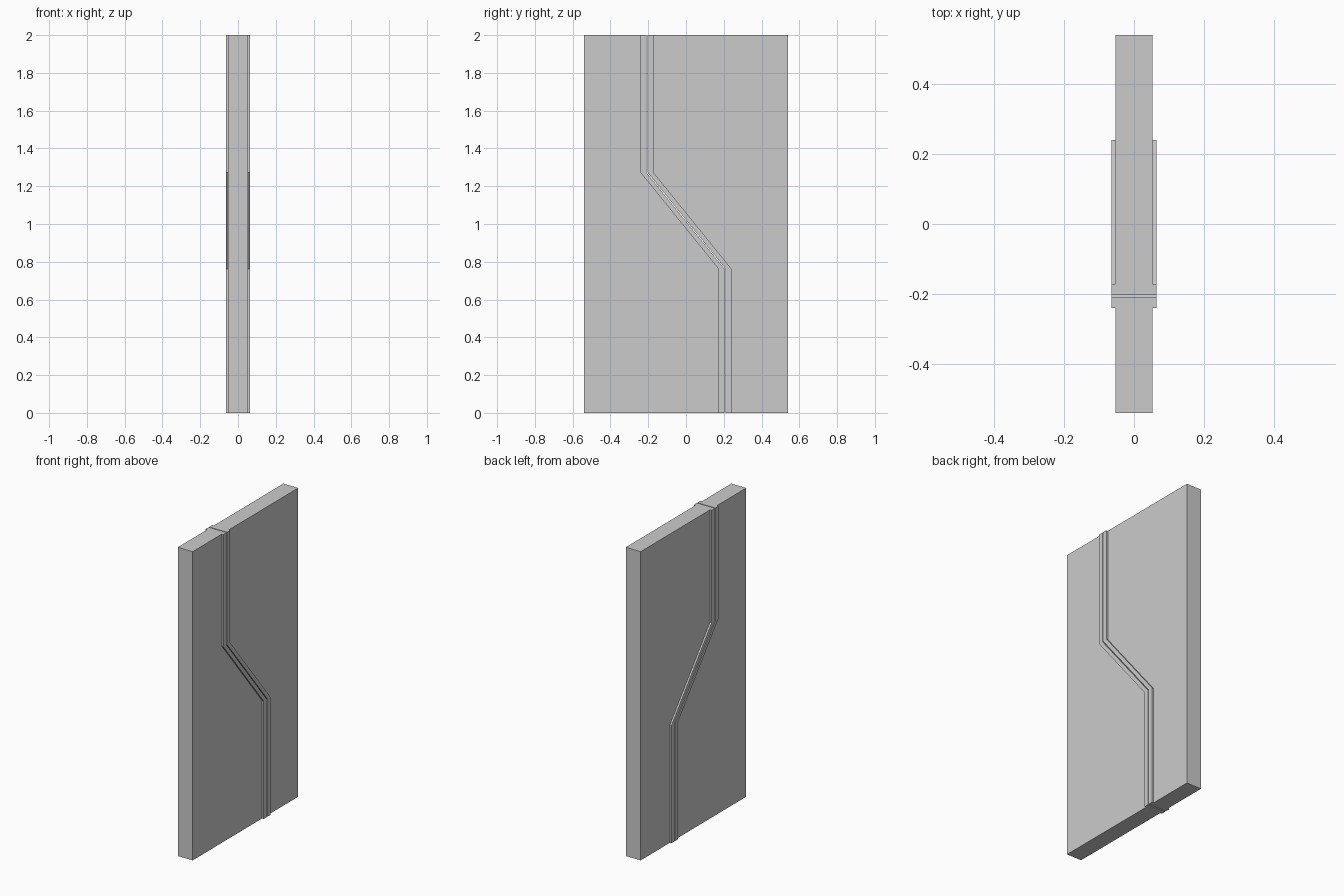
import bpy, bmesh

if "Cube" in bpy.data.objects:
    bpy.data.objects.remove(bpy.data.objects["Cube"])

HALF_W, HEIGHT = 0.54, 2.0
LEAF_X, TRIM_X = 0.053, 0.0643      # half thickness of leaf and of trim
GAP, TRIM_W = 0.003, 0.0345         # half gap and half trim width
SEAM = [(0.206, 0), (0.206, 0.763), (-0.206, 1.272), (-0.206, HEIGHT)]


def seam(offset):
    return [(y + offset, z) for y, z in SEAM]


def prism(name, outline, x0, x1):
    """Extrude a y-z outline from x0 to x1."""
    bm = bmesh.new()
    face = bm.faces.new([bm.verts.new((x0, y, z)) for y, z in outline])
    out = bmesh.ops.extrude_face_region(bm, geom=[face])
    verts = [g for g in out["geom"] if isinstance(g, bmesh.types.BMVert)]
    bmesh.ops.translate(bm, verts=verts, vec=(x1 - x0, 0, 0))
    bmesh.ops.recalc_face_normals(bm, faces=bm.faces)
    mesh = bpy.data.meshes.new(name)
    bm.to_mesh(mesh)
    bm.free()
    obj = bpy.data.objects.new(name, mesh)
    bpy.context.collection.objects.link(obj)


for side, s in (("left", -1), ("right", 1)):
    # Door leaf, from outer edge to the zigzag seam
    prism(f"{side}_door_leaf",
          seam(s * GAP) + [(s * HALF_W, HEIGHT), (s * HALF_W, 0)],
          -LEAF_X, LEAF_X)
    # Raised trim strips along the seam, on both faces
    strip = seam(s * GAP) + seam(s * TRIM_W)[::-1]
    for face, d in (("front", 1), ("back", -1)):
        prism(f"{side}_{face}_trim", strip, d * LEAF_X, d * TRIM_X)
